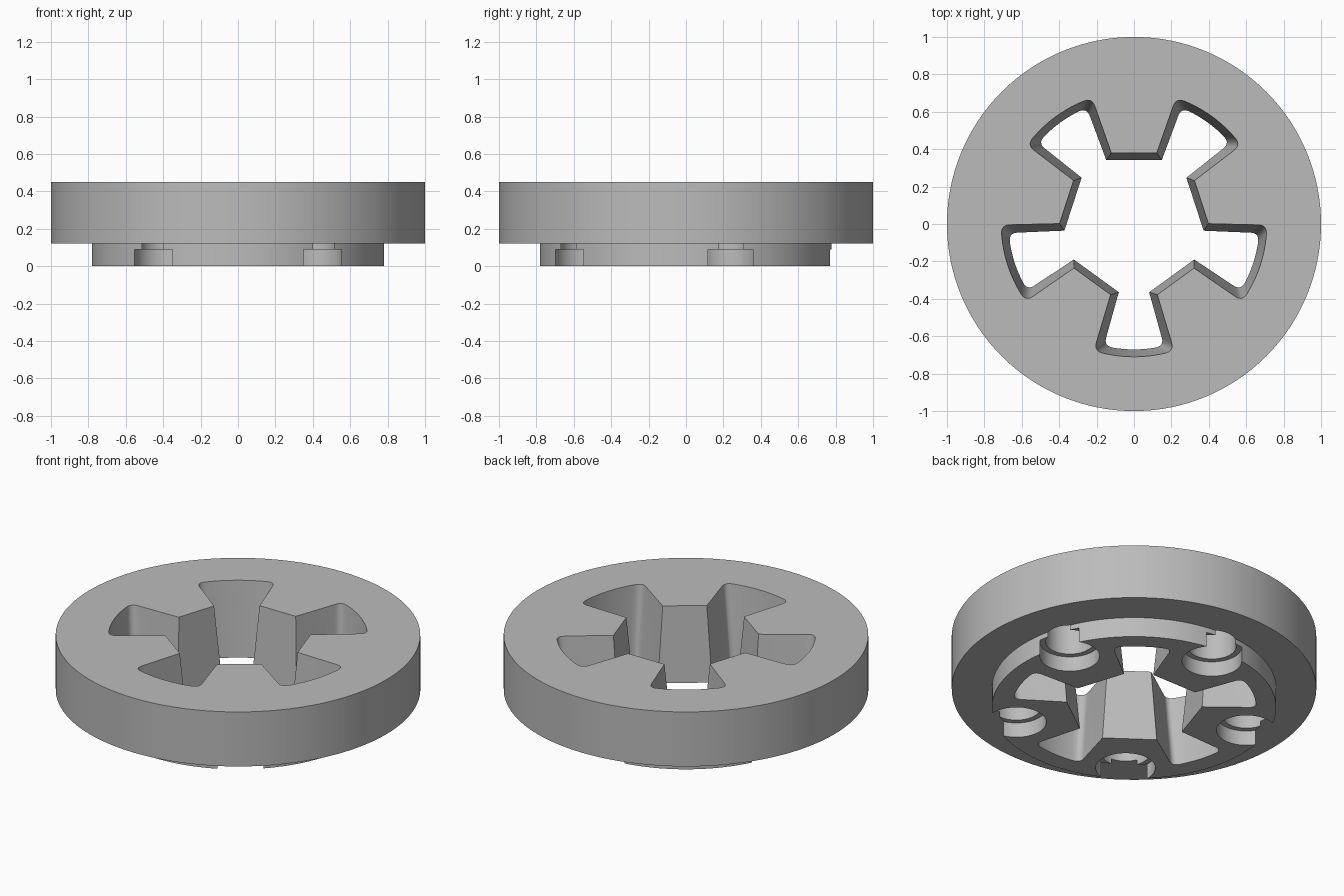
import bpy
import bmesh
from math import cos, sin, radians, atan2, hypot, tau
from mathutils import Vector

old = bpy.data.objects.get("Cube")
if old:
    bpy.data.objects.remove(old, do_unlink=True)

HEIGHT = 0.45     # overall height
LIP = 0.12        # height of the lower boss
TEETH = 5

grey = bpy.data.materials.new("plain grey")
grey.use_nodes = True
colour = (0.5, 0.5, 0.5, 1)
grey.diffuse_color = colour
grey.node_tree.nodes["Principled BSDF"].inputs["Base Color"].default_value = colour


def circle(radius, z, count, cx=0.0, cy=0.0):
    return [Vector((cx + radius * cos(tau * i / count),
                    cy + radius * sin(tau * i / count), z)) for i in range(count)]


def loft(name, rings):
    """Closed solid through a stack of matching rings, capped at both ends."""
    bm = bmesh.new()
    loops = [[bm.verts.new(p) for p in ring] for ring in rings]
    n = len(loops[0])
    for low, high in zip(loops, loops[1:]):
        for i in range(n):
            j = (i + 1) % n
            bm.faces.new((low[i], low[j], high[j], high[i]))
    bm.faces.new(loops[0][::-1])
    bm.faces.new(loops[-1])
    bmesh.ops.recalc_face_normals(bm, faces=bm.faces)
    mesh = bpy.data.meshes.new(name)
    bm.to_mesh(mesh)
    bm.free()
    mesh.materials.append(grey)
    obj = bpy.data.objects.new(name, mesh)
    bpy.context.collection.objects.link(obj)
    return obj


def opening(inner, corner, rounding=0.045, steps=5, arc_steps=10):
    """Star-shaped opening: five wedge slots with rounded outer corners."""
    inner, corner = Vector(inner), Vector(corner)
    radius = corner.length
    half = atan2(corner.x, corner.y)
    start = corner + (inner - corner).normalized() * rounding
    turn = half - rounding / radius
    end = Vector((sin(turn), cos(turn))) * radius
    # right half of one slot, from the tooth corner to the middle of the arc
    side = [inner]
    for i in range(steps + 1):
        t = i / steps
        side.append(start * (1 - t) ** 2 + corner * 2 * t * (1 - t) + end * t * t)
    for i in range(1, arc_steps):
        a = turn * (1 - i / arc_steps)
        side.append(Vector((sin(a), cos(a))) * radius)
    slot = [Vector((-p.x, p.y)) for p in side] + [Vector((0, radius))] + side[::-1]
    points = []
    for k in range(TEETH):
        middle = radians(-90 + k * 360 / TEETH)
        for p in slot:
            a, r = middle + atan2(p.x, p.y), hypot(p.x, p.y)
            points.append(Vector((r * cos(a), r * sin(a), 0)))
    return points


def cut(target, cutter):
    mod = target.modifiers.new("cut", 'BOOLEAN')
    mod.operation = 'DIFFERENCE'
    mod.solver = 'EXACT'
    mod.object = cutter
    bpy.context.view_layer.objects.active = target
    bpy.ops.object.modifier_apply(modifier=mod.name)
    bpy.data.objects.remove(cutter, do_unlink=True)


# Round plate with a smaller boss underneath
plate = loft("slotted_plate", [circle(0.78, 0, 128), circle(0.78, LIP, 128),
                               circle(1, LIP, 128), circle(1, HEIGHT, 128)])

# Tapered central opening, wider at the top
lower = opening((0.081, 0.365), (0.161, 0.651))
upper = opening((0.125, 0.378), (0.214, 0.677))


def section(t):
    return [a.lerp(b, t) + Vector((0, 0, HEIGHT * t)) for a, b in zip(lower, upper)]


cut(plate, loft("opening_cutter", [section(-0.1), section(1.1)]))

# Stepped blind hole beneath each tooth, breaking through the boss edge
for k in range(TEETH):
    angle = radians(90 + k * 360 / TEETH)
    x, y = 0.665 * cos(angle), 0.665 * sin(angle)
    steps = [(0.164, -0.05), (0.164, 0.09), (0.132, 0.09), (0.132, 0.33)]
    cut(plate, loft("hole_cutter", [circle(r, z, 48, x, y) for r, z in steps]))

bpy.ops.object.select_all(action='DESELECT')
plate.select_set(True)
bpy.context.view_layer.objects.active = plate
bpy.ops.object.shade_smooth_by_angle(angle=radians(30))
